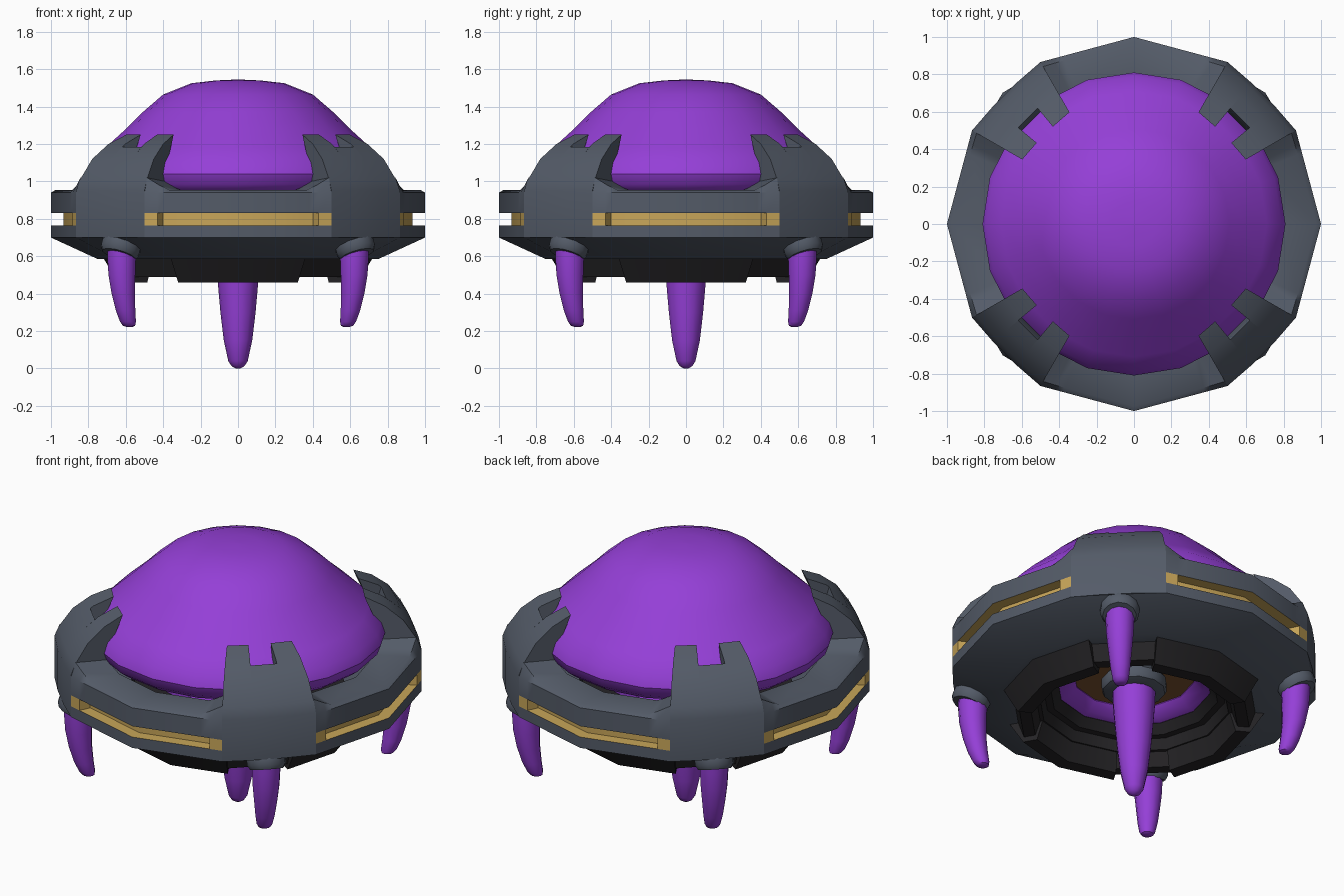
import bpy, bmesh, math
from mathutils import Matrix, Vector

if "Cube" in bpy.data.objects:
    bpy.data.objects.remove(bpy.data.objects["Cube"])


def material(name, rgb):
    m = bpy.data.materials.new(name)
    m.diffuse_color = (*rgb, 1)
    m.use_nodes = True
    m.node_tree.nodes["Principled BSDF"].inputs["Base Color"].default_value = m.diffuse_color
    return m


GREY = material("slate_grey", (0.088, 0.105, 0.138))
PURPLE = material("violet", (0.30, 0.05, 0.68))
GOLD = material("gold", (0.58, 0.38, 0.10))
BLACK = material("charcoal", (0.018, 0.017, 0.019))
BROWN = material("brown", (0.20, 0.085, 0.03))


def finish(name, bm, mats):
    bmesh.ops.remove_doubles(bm, verts=bm.verts, dist=1e-4)
    bmesh.ops.dissolve_degenerate(bm, edges=bm.edges, dist=1e-4)
    bmesh.ops.recalc_face_normals(bm, faces=bm.faces)
    me = bpy.data.meshes.new(name)
    bm.to_mesh(me)
    bm.free()
    for m in mats:
        me.materials.append(m)
    ob = bpy.data.objects.new(name, me)
    bpy.context.collection.objects.link(ob)
    return ob


def gon(a):
    """Radius of a unit 12-sided outline at angle a (degrees)."""
    return math.cos(math.radians(15)) / math.cos(math.radians(a % 30 - 15))


def sweep(name, columns, mats, turn=0, closed=False, accent=()):
    """Join closed (radius, z) profiles placed at (angle, scale, profile)."""
    bm = bmesh.new()
    rings = []
    for a, f, prof in columns:
        t = math.radians(a + turn)
        rings.append([bm.verts.new((r * f * math.cos(t), r * f * math.sin(t), z))
                      for r, z in prof])
    n = len(rings[0])
    pairs = list(zip(rings, rings[1:]))
    if closed:
        pairs.append((rings[-1], rings[0]))
    else:
        bm.faces.new(rings[0])
        bm.faces.new(rings[-1][::-1])
    for p, q in pairs:
        for i in range(n):
            j = (i + 1) % n
            face = bm.faces.new((p[i], q[i], q[j], p[j]))
            face.material_index = 1 if i in accent else 0
    return finish(name, bm, mats)


def lathe(name, pts, segs, mat, matrix=None):
    """Stack of rings from (radius, z, x shift)."""
    bm = bmesh.new()
    rings = []
    for r, z, dx in pts:
        rings.append([bm.verts.new((dx + r * math.cos(2 * math.pi * k / segs),
                                    r * math.sin(2 * math.pi * k / segs), z))
                      for k in range(segs)])
    for p, q in zip(rings, rings[1:]):
        for i in range(segs):
            j = (i + 1) % segs
            bm.faces.new((p[i], p[j], q[j], q[i]))
    bm.faces.new(rings[0])
    bm.faces.new(rings[-1])
    if matrix:
        bm.transform(matrix)
    return finish(name, bm, [mat])


def full_ring(name, prof, mat):
    return sweep(name, [(a, 1, prof) for a in range(0, 360, 30)], [mat], closed=True)


# Side hull profile: slot depth, top edge height, inner top height
def side(depth, top, inner, lean):
    return [(1, .70), (1, .765), (1 - depth, .765), (1 - depth, .83), (1, .83),
            (1, .94), (lean, top), (.78, inner), (.78, .70)]


plain, slot = side(0, .955, .95, .975), side(.068, .955, .95, .975)
ramp_end = side(0, 1.02, 1.0, .972)
# the ramp is a little up at the slot end
slot_end, post = side(.068, .98, .967, .974), side(0, .98, .967, .974)
side_cols = [(-30, ramp_end), (-26, post), (-26, slot_end), (-23, slot), (0, slot),
             (23, slot), (26, slot_end), (26, post), (30, ramp_end)]

# Corner shell profiles, whole and notched
low = [(1, .70), (1, .95), (.975, 1.01), (.90, 1.12)]
whole = low + [(.80, 1.20), (.69, 1.25), (.71, 1.20), (.78, 1.05), (.78, .70)]
cut = low + [(.82, 1.185), (.82, 1.185), (.82, 1.185), (.78, 1.05), (.78, .70)]
corner_cols = [(30, 1, whole), (39.8, .982, whole), (39.8, .982, cut),
               (50.2, .982, cut), (50.2, .982, whole), (60, 1, whole)]

# Underside plates
side_plate = [(.72, .59), (.64, .46), (.56, .46), (.52, .60)]
corner_plate = [(.67, .59), (.635, .49), (.57, .49), (.53, .60)]

claw = [(.08, .68, .88), (.079, .60, .88), (.074, .50, .878), (.064, .40, .868),
        (.054, .31, .85), (.044, .25, .832), (.034, .229, .824), (.02, .223, .82)]
collar = [(.095, .06, 0), (.108, .04, 0), (.108, -.02, 0), (.092, -.045, 0), (.075, -.045, 0)]

for k in range(4):
    turn = 90 * k
    sweep(f"side_hull_{k}", [(a, gon(a), p) for a, p in side_cols],
          [GREY, GOLD], turn, accent=(1, 2, 3))
    sweep(f"corner_shell_{k}", corner_cols, [GREY], turn)
    sweep(f"side_plate_{k}", [(a, 1, side_plate) for a in (-30, 0, 30)], [BLACK], turn)
    sweep(f"corner_plate_{k}", [(a, 1, corner_plate) for a in (30, 60)], [BLACK], turn)
    # Corner claw and its collar, square to the sloping underside
    spin = Matrix.Rotation(math.radians(45 + turn), 4, 'Z')
    lathe(f"corner_claw_{k}", claw, 12, PURPLE, spin)
    seat = (spin @ Matrix.Translation(Vector((.885, 0, .65)))
            @ Matrix.Rotation(math.radians(-22), 4, 'Y'))
    lathe(f"claw_collar_{k}", collar, 12, GREY, seat)

# Sloping underside, dark bowl and violet band
full_ring("lower_hull", [(1, .70), (.75, .585), (.55, .585), (.55, .70)], GREY)
full_ring("bowl_ring", [(.58, .57), (.52, .57), (.50, .63), (.46, .63), (.42, .68),
                        (.42, .74), (.58, .74)], BLACK)
full_ring("bowl_band", [(.43, .68), (.38, .69), (.33, .74), (.33, .78), (.43, .78)], PURPLE)
lathe("bowl_floor", [(.36, .745, 0), (.36, .78, 0)], 12, BROWN)

# Central claw and hub
lathe("center_hub", [(.125, .635, 0), (.17, .65, 0), (.18, .67, 0), (.18, .71, 0),
                     (.14, .76, 0)], 12, GREY)
lathe("center_claw", [(.12, .68, 0), (.116, .56, 0), (.108, .46, 0), (.094, .30, 0),
                      (.076, .15, 0), (.052, .04, 0), (.035, .013, 0), (.012, 0, 0)],
      14, PURPLE)

# Dome
lathe("dome", [(.66, .92, 0), (.745, .95, 0), (.79, .985, 0), (.81, 1.04, 0),
               (.79, 1.10, 0), (.71, 1.18, 0), (.60, 1.28, 0), (.51, 1.37, 0),
               (.40, 1.465, 0), (.25, 1.525, 0), (.12, 1.54, 0), (.01, 1.545, 0)],
      20, PURPLE)

bpy.ops.object.select_all(action='SELECT')
bpy.context.view_layer.objects.active = bpy.data.objects["dome"]
bpy.ops.object.shade_smooth_by_angle(angle=math.radians(36))
